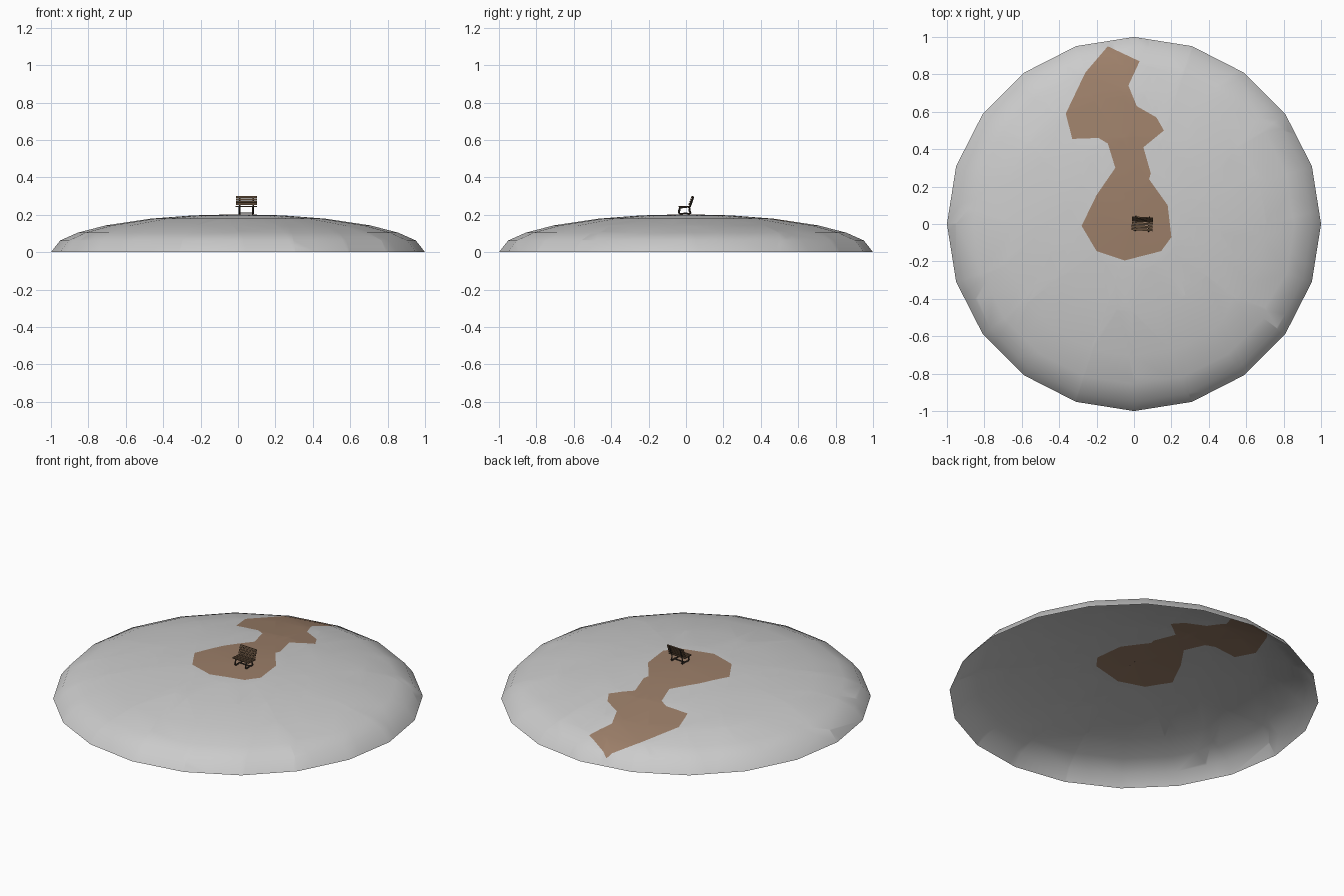
import bpy, bmesh, math
from mathutils import Vector, Matrix

if "Cube" in bpy.data.objects:
    bpy.data.objects.remove(bpy.data.objects["Cube"])


def material(name, rgb):
    m = bpy.data.materials.new(name)
    m.diffuse_color = (*rgb, 1)
    m.use_nodes = True
    m.node_tree.nodes["Principled BSDF"].inputs["Base Color"].default_value = m.diffuse_color
    return m


DIRT = material("dirt", (0.33, 0.21, 0.14))
WOOD = material("wood", (0.13, 0.08, 0.045))
IRON = material("iron", (0.05, 0.038, 0.028))

# Outline of the dirt path, seen from above
PATH = [(-.14, .95), (.03, .87), (-.03, .74), (.015, .63), (.12, .57), (.16, .50),
        (.05, .41), (.09, .27), (.08, .24), (.18, .10), (.20, -.07), (.145, -.145),
        (-.05, -.195), (-.20, -.145), (-.28, -.01), (-.20, .155), (-.10, .30),
        (-.14, .43), (-.19, .46), (-.33, .455), (-.365, .59), (-.26, .81)]
EDGES = list(zip(PATH, PATH[1:] + PATH[:1]))


def in_path(p):
    inside = False
    for (x1, y1), (x2, y2) in EDGES:
        if (y1 > p.y) != (y2 > p.y) and p.x < x1 + (p.y - y1) * (x2 - x1) / (y2 - y1):
            inside = not inside
    return inside


# Open shallow dome with a 20-sided rim, cut along the path outline
def dome_part(name, keep_path, mat=None):
    bm = bmesh.new()
    n = 20
    rings = []
    for deg in (0, 18, 31, 45, 62, 76):
        a = math.radians(deg)
        rings.append([bm.verts.new((math.cos(a) * math.cos(math.tau * i / n),
                                    math.cos(a) * math.sin(math.tau * i / n),
                                    0.203 * math.sin(a))) for i in range(n)])
    for lo, hi in zip(rings, rings[1:]):
        for i in range(n):
            j = (i + 1) % n
            bm.faces.new((lo[i], lo[j], hi[j], hi[i]))
    top = bm.verts.new((0, 0, 0.203))
    for i in range(n):
        bm.faces.new((rings[-1][i], rings[-1][(i + 1) % n], top))
    for (x1, y1), (x2, y2) in EDGES:
        bmesh.ops.bisect_plane(bm, geom=bm.verts[:] + bm.edges[:] + bm.faces[:], dist=1e-5,
                               plane_co=(x1, y1, 0), plane_no=Vector((y2 - y1, x1 - x2, 0)).normalized())
    drop = [f for f in bm.faces if in_path(f.calc_center_median()) != keep_path]
    bmesh.ops.delete(bm, geom=drop, context='FACES')
    for f in bm.faces:
        f.smooth = True
    me = bpy.data.meshes.new(name)
    bm.to_mesh(me)
    bm.free()
    ob = bpy.data.objects.new(name, me)
    bpy.context.collection.objects.link(ob)
    if mat:
        me.materials.append(mat)


dome_part("hill", False)
dome_part("dirt_path", True, DIRT)

# Bench frame: local x along the seat, local y to the back
BENCH = Matrix.Translation((0.044, 0, 0.202)) @ Matrix.Rotation(math.radians(-3), 4, 'Z')


def slat(name, y, z, tilt, width):
    bpy.ops.mesh.primitive_cube_add(size=1)
    ob = bpy.context.object
    ob.name = name
    ob.data.transform(Matrix.Diagonal((0.112, width, 0.006, 1)))
    ob.matrix_world = BENCH @ Matrix.Translation((0, y, z)) @ Matrix.Rotation(math.radians(tilt), 4, 'X')
    ob.data.materials.append(WOOD)


def bar(name, points, radius, cyclic=False):
    cu = bpy.data.curves.new(name, 'CURVE')
    cu.dimensions = '3D'
    cu.bevel_depth = radius
    cu.bevel_resolution = 1
    sp = cu.splines.new('POLY')
    sp.points.add(len(points) - 1)
    for p, co in zip(sp.points, points):
        p.co = (*co, 1)
    sp.use_cyclic_u = cyclic
    cu.materials.append(IRON)
    ob = bpy.data.objects.new(name, cu)
    bpy.context.collection.objects.link(ob)
    ob.matrix_world = BENCH


# Seat and leaning back slats
for i in range(4):
    slat(f"seat_slat_{i + 1}", -0.03 + i * 0.0155, 0.042, 0, 0.012)
for i in range(4):
    slat(f"back_slat_{i + 1}", 0.020 + i * 0.0045, 0.055 + i * 0.0125, 72, 0.010)

# Cast side frames with a curved foot, seat rail and back upright
for side, x in (("left", -0.036), ("right", 0.036)):
    bar(side + "_leg_loop", [(x, y, z) for y, z in (
        (-.032, .036), (-.036, .022), (-.037, .008), (-.030, .003), (0.0, .007),
        (.018, .003), (.024, .008), (.018, .022), (.020, .036))], 0.0042, True)
    bar(side + "_back_upright", [(x, .016, .036), (x, .026, .055), (x, .040, .095)], 0.0035)

# Cross rod between the feet
bar("cross_rod", [(-0.036, 0, 0.007), (0.036, 0, 0.007)], 0.003)
